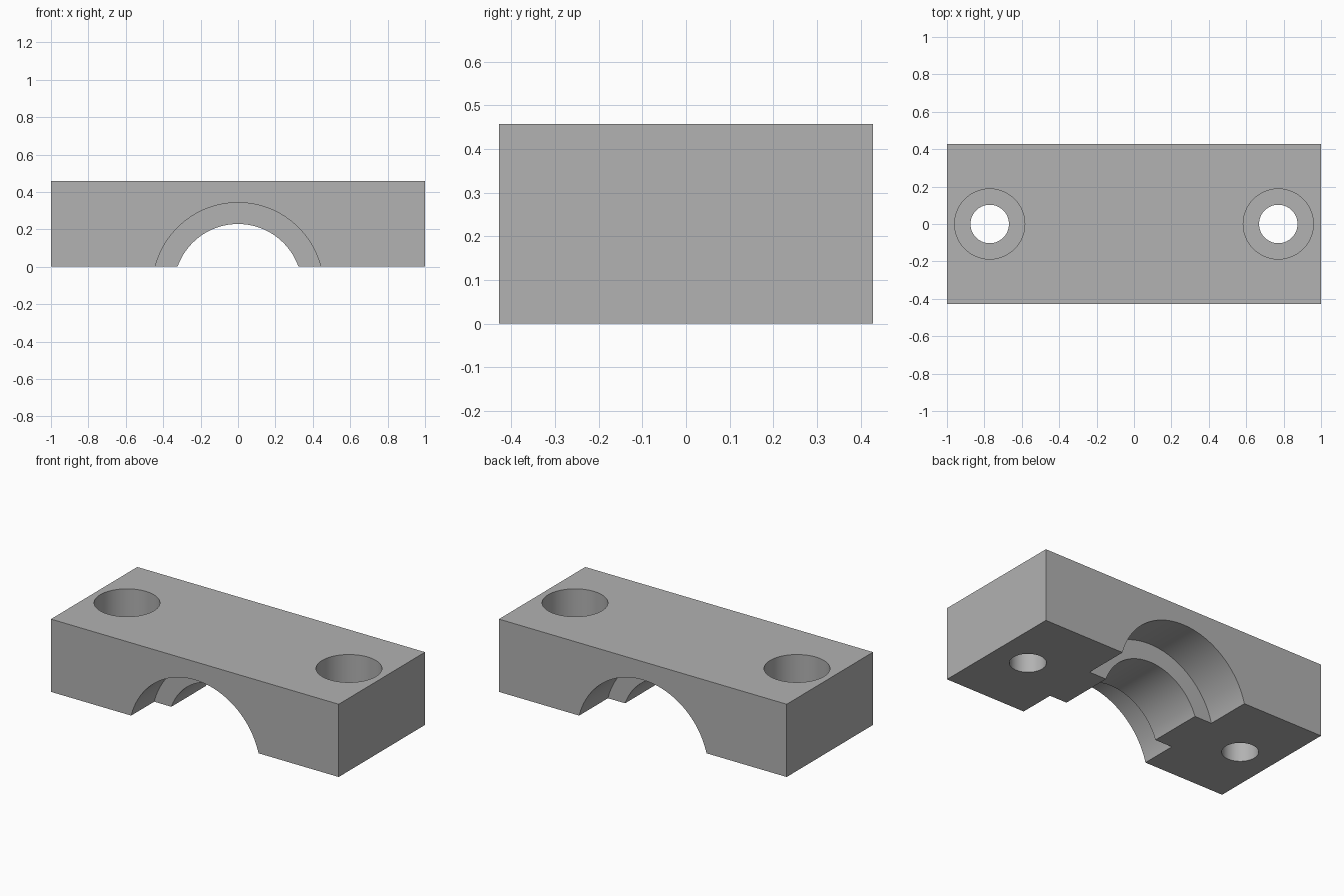
import bpy
import math

cube = bpy.data.objects.get("Cube")
if cube:
    bpy.data.objects.remove(cube, do_unlink=True)

U = 2 / 17.5                      # design unit
LENGTH, DEPTH, HEIGHT = 17.5 * U, 7.5 * U, 4 * U
AXIS_Z = -U                       # shaft axis lies below the mating face
HOLE_X = 6.75 * U
FRONT, BACK = -DEPTH / 2, DEPTH / 2

grey = bpy.data.materials.new("plain grey")
grey.use_nodes = True
colour = (0.445, 0.445, 0.445, 1)
grey.diffuse_color = colour
grey.node_tree.nodes["Principled BSDF"].inputs["Base Color"].default_value = colour

# Solid block
bpy.ops.mesh.primitive_cube_add(size=1, location=(0, 0, HEIGHT / 2))
block = bpy.context.object
block.name = "bearing_cap"
block.scale = (LENGTH, DEPTH, HEIGHT)
bpy.ops.object.transform_apply(location=True, rotation=False, scale=True)
block.data.materials.append(grey)


def bore(radius, start, end, axis, x=0, z=0, sides=96):
    """Cut a round hole between two positions along the y or z axis."""
    mid = (start + end) / 2
    along_y = axis == "y"
    bpy.ops.mesh.primitive_cylinder_add(
        vertices=sides, radius=radius, depth=end - start,
        location=(x, mid, z) if along_y else (x, 0, mid),
        rotation=(math.pi / 2 if along_y else 0, 0, 0))
    cutter = bpy.context.object
    cutter.data.materials.append(grey)
    cutter.hide_render = True
    bpy.context.view_layer.objects.active = block
    mod = block.modifiers.new("bore", "BOOLEAN")
    mod.operation = "DIFFERENCE"
    mod.solver = "EXACT"
    mod.object = cutter
    bpy.ops.object.modifier_apply(modifier=mod.name)
    bpy.data.objects.remove(cutter, do_unlink=True)


# Shaft saddle: wide recess at each end, narrower rib between
bore(4 * U, FRONT - U, FRONT + 2 * U, "y", z=AXIS_Z, sides=128)
bore(4 * U, BACK - 2.5 * U, BACK + U, "y", z=AXIS_Z, sides=128)
bore(3 * U, FRONT - U, BACK + U, "y", z=AXIS_Z, sides=128)

# Counterbored bolt holes
for side in (-1, 1):
    bore(1.64 * U, HEIGHT - 0.21, HEIGHT + U, "z", x=side * HOLE_X)
    bore(0.9 * U, -U, HEIGHT + U, "z", x=side * HOLE_X)

# Smooth bores, crisp edges
bpy.ops.object.select_all(action="DESELECT")
block.select_set(True)
bpy.context.view_layer.objects.active = block
bpy.ops.object.shade_smooth_by_angle(angle=math.radians(30))
